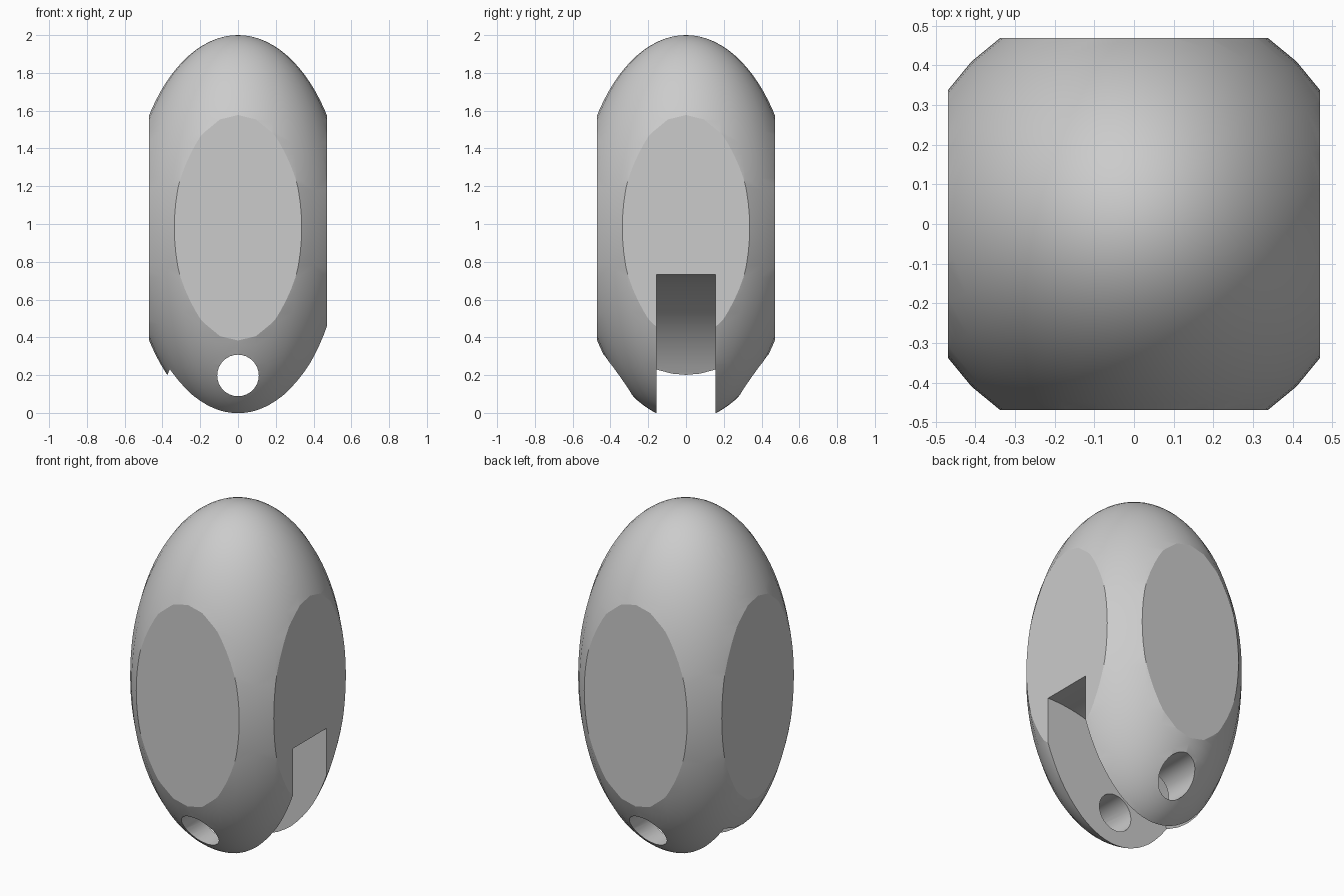
import bpy, math

if "Cube" in bpy.data.objects:
    bpy.data.objects.remove(bpy.data.objects["Cube"])

RX, RZ, CZ = 0.58, 1.02, 0.98   # egg radii and centre height
FLAT = 0.47                     # distance of the side flats


def cut(body, tool, operation):
    """Apply a boolean and remove the cutter."""
    tool.hide_render = True
    m = body.modifiers.new("cut", 'BOOLEAN')
    m.object, m.operation, m.solver = tool, operation, 'EXACT'
    bpy.context.view_layer.objects.active = body
    bpy.ops.object.modifier_apply(modifier=m.name)
    bpy.data.objects.remove(tool, do_unlink=True)


def cross_cylinder(x, z, radius, width, sides):
    """Cylinder whose axis runs front to back."""
    bpy.ops.mesh.primitive_cylinder_add(vertices=sides, radius=radius, depth=width,
                                        location=(x, 0, z),
                                        rotation=(math.pi / 2, 0, 0))
    return bpy.context.object


# Stretched sphere body
bpy.ops.mesh.primitive_uv_sphere_add(segments=32, ring_count=48, radius=1)
body = bpy.context.object
body.name = "knob_body"
body.scale = (RX, RX, RZ)
body.location.z = CZ
bpy.ops.object.transform_apply(location=True, rotation=True, scale=True)

# Four side flats
bpy.ops.mesh.primitive_cube_add(size=1, location=(0, 0, CZ))
box = bpy.context.object
box.scale = (2 * FLAT, 2 * FLAT, 3)
cut(body, box, 'INTERSECT')

# Curved slot through the lower end, open on the right
cut(body, cross_cylinder(0.45, -0.172, 0.905, 0.314, 128), 'DIFFERENCE')

# Pivot pin hole across both cheeks
cut(body, cross_cylinder(0, 0.198, 0.11, 2, 32), 'DIFFERENCE')

bpy.ops.object.select_all(action='DESELECT')
body.select_set(True)
bpy.context.view_layer.objects.active = body
bpy.ops.object.shade_smooth_by_angle(angle=math.radians(20))
